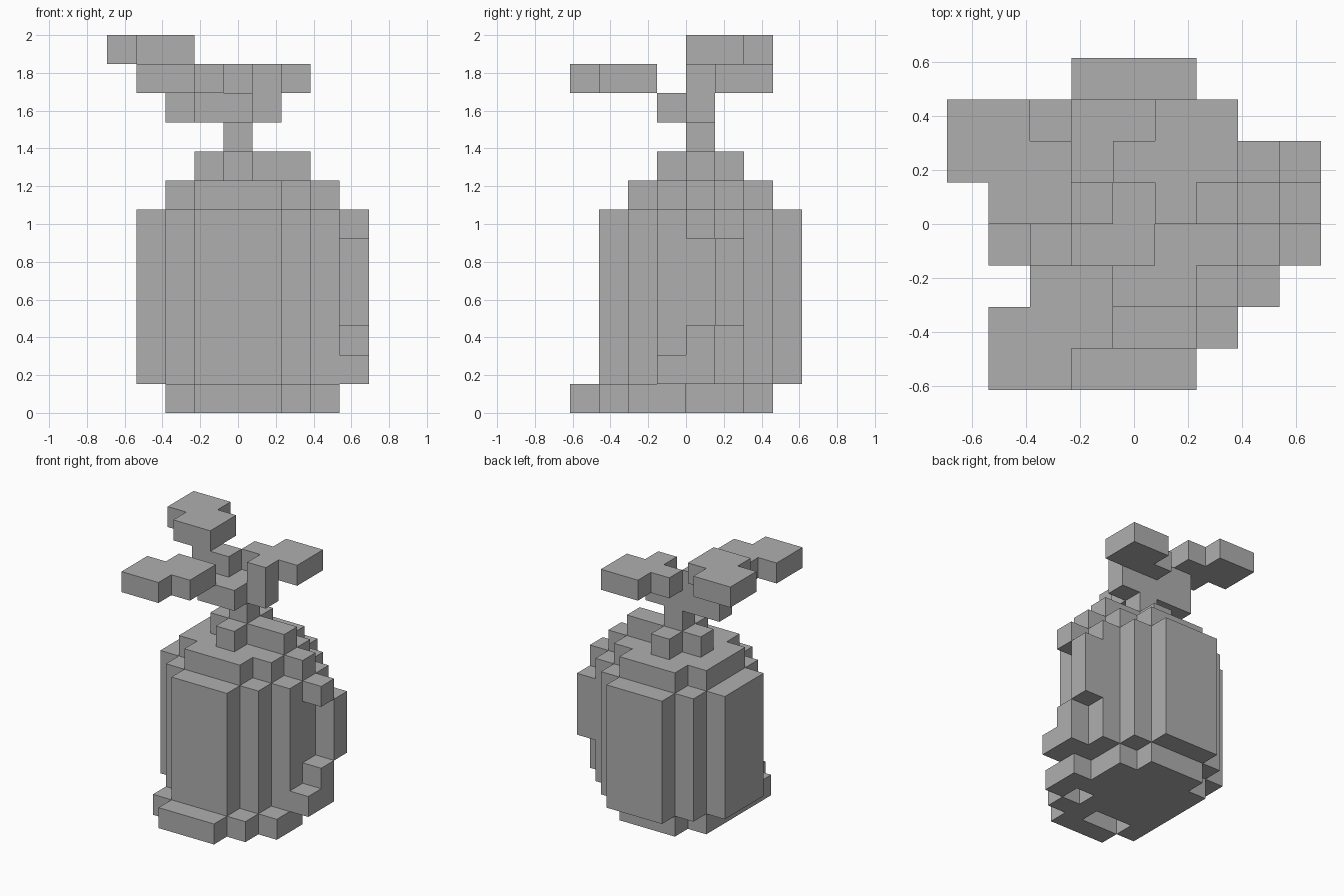
import bpy
import bmesh
from mathutils import Vector

U = 2 / 13                        # edge of one block
ORIGIN = Vector((-4.5, -4, 0))    # grid corner, in blocks

cube = bpy.data.objects.get("Cube")
if cube:
    bpy.data.objects.remove(cube, do_unlink=True)

grey = bpy.data.materials.new("plain_grey")
grey.use_nodes = True
colour = (0.43, 0.43, 0.43, 1)
grey.diffuse_color = colour
grey.node_tree.nodes["Principled BSDF"].inputs["Base Color"].default_value = colour


def block(x, y, z):
    """Cells of a box; each argument is a cell index or an inclusive pair."""
    spans = [s if isinstance(s, tuple) else (s, s) for s in (x, y, z)]
    rx, ry, rz = [range(a, b + 1) for a, b in spans]
    return {(i, j, k) for i in rx for j in ry for k in rz}


def disc(radius, z):
    """Stepped round slab centred on cell (4, 4)."""
    r = radius
    cells = block((4 - r, 4 + r), (4 - r, 4 + r), z)
    limit = r + 1
    return {c for c in cells if abs(c[0] - 4) + abs(c[1] - 4) <= r + limit - (r > 2 and 0)
            and (abs(c[0] - 4) + abs(c[1] - 4) < 2 * r - (r > 2))}


def leaf(x, y, z, missing):
    """Three by three leaf plate with two opposite corners cut away."""
    return block((x, x + 2), (y, y + 2), z) - {(a, b, z) for a, b in missing}


def build(name, cells):
    """Skin a set of cells with only its outer faces."""
    bm = bmesh.new()
    for cell in sorted(cells):
        for axis in range(3):
            for side in (0, 1):
                beside = list(cell)
                beside[axis] += 2 * side - 1
                if tuple(beside) in cells:
                    continue
                u, v = (axis + 1) % 3, (axis + 2) % 3
                corners = []
                for a, b in ((0, 0), (1, 0), (1, 1), (0, 1)):
                    p = Vector(cell)
                    p[axis] += side
                    p[u] += a
                    p[v] += b
                    corners.append(bm.verts.new((p + ORIGIN) * U))
                bm.faces.new(corners if side else corners[::-1])
    bmesh.ops.remove_doubles(bm, verts=bm.verts, dist=U / 100)
    mesh = bpy.data.meshes.new(name)
    bm.to_mesh(mesh)
    bm.free()
    mesh.materials.append(grey)
    obj = bpy.data.objects.new(name, mesh)
    bpy.context.collection.objects.link(obj)


# Rounded barrel body and its stepped shoulder
build("body", disc(3, (1, 6)))
build("shoulder", disc(2, 7))

# Base with an offset front lip and small gaps behind it
base = disc(2, 0) | block(2, (1, 5), 0) | block((3, 5), 0, 0) | block(5, 1, 0)
base |= block(6, 1, 0) | block(7, (2, 3), 0)
build("base", base - block(6, 2, 0))

# Curling tendril down the left side
tendril = block(7, 4, 7) | block(8, 4, 6) | block(8, 5, (3, 5))
tendril |= block(8, 4, (1, 2)) | block(8, 3, 1)
build("side_tendril", tendril)

# Roots around the stem, then the stem and its branches
build("crown", block((3, 6), 4, 8) | block(4, (3, 5), 8))
stem = block(4, 4, (9, 10)) | block((3, 4), 3, 10)
stem |= block((2, 3), 4, (10, 11)) | block(5, 4, 10)
build("stem", stem)

# Three leaf plates
build("leaf_high", leaf(0, 4, 12, [(0, 4), (2, 6)]))
build("leaf_front", leaf(1, 0, 11, [(3, 0), (1, 2)]))
build("leaf_back", leaf(4, 4, 11, [(4, 6), (6, 4)]) - block(4, 4, 11))
